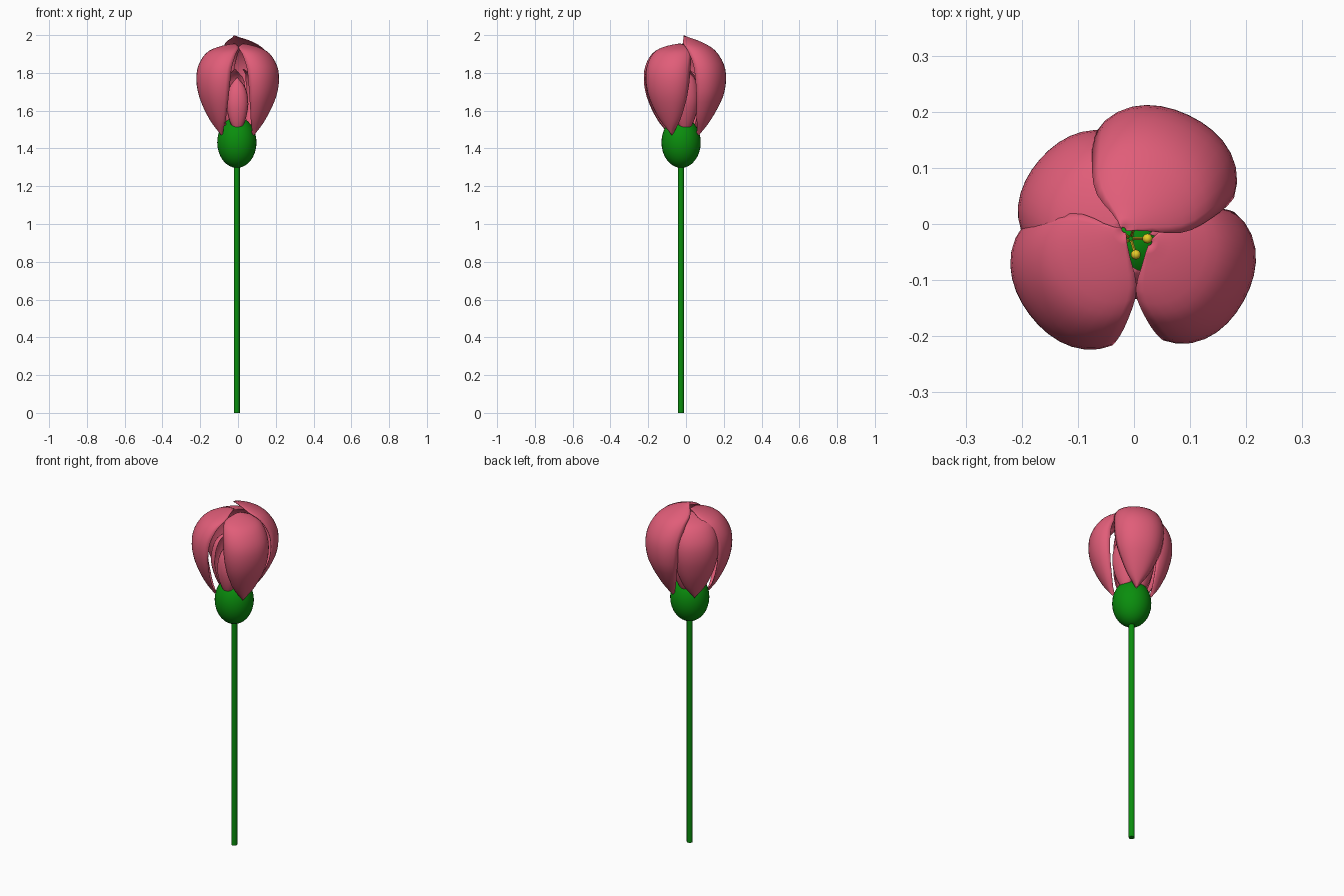
import bpy, bmesh, math
from mathutils import Vector

if "Cube" in bpy.data.objects:
    bpy.data.objects.remove(bpy.data.objects["Cube"])

AX, AY = -0.006, -0.026   # flower axis


def material(name, rgb):
    m = bpy.data.materials.new(name)
    m.diffuse_color = (*rgb, 1)
    m.use_nodes = True
    m.node_tree.nodes["Principled BSDF"].inputs["Base Color"].default_value = m.diffuse_color
    return m


GREEN = material("green", (0.003, 0.27, 0.004))
PINK = material("pink", (0.75, 0.11, 0.19))
YELLOW = material("yellow", (0.8, 0.6, 0.02))


def finish(obj, name, mat, angle=40):
    obj.name = name
    obj.data.materials.append(mat)
    bpy.ops.object.select_all(action='DESELECT')
    obj.select_set(True)
    bpy.context.view_layer.objects.active = obj
    bpy.ops.object.shade_smooth_by_angle(angle=math.radians(angle))
    return obj


def sample(rows, t):
    # Catmull-Rom interpolation along a list of profile rows
    n = len(rows) - 1
    i = min(int(t * n), n - 1)
    f = t * n - i
    p = [Vector(rows[max(0, min(n, i + k))]) for k in (-1, 0, 1, 2)]
    return 0.5 * (2 * p[1] + (p[2] - p[0]) * f
                  + (2 * p[0] - 5 * p[1] + 4 * p[2] - p[3]) * f * f
                  + (3 * p[1] - p[0] - 3 * p[2] + p[3]) * f ** 3)


def petal(name, azimuth, profile, r_scale=1.0, lift=0.0, curl=0.14, tip=(0, 0), rows=24, cols=14):
    # Cupped petal: profile rows are (radius, height, half angle in degrees)
    bm = bmesh.new()
    grid = []
    for j in range(rows + 1):
        t = j / rows
        r, z, half = sample(profile, t)
        r *= 1 + (r_scale - 1) * min(1, 3 * t)
        line = []
        for i in range(cols + 1):
            u = 2 * i / cols - 1
            a = math.radians(azimuth + half * u)
            rr = r * (1 - curl * abs(u) ** 3)
            w = t ** 6
            line.append(bm.verts.new((AX + rr * math.cos(a) + tip[0] * w,
                                      AY + rr * math.sin(a) + tip[1] * w,
                                      z + lift * t ** 3)))
        grid.append(line)
    for a, b in zip(grid, grid[1:]):
        for i in range(cols):
            bm.faces.new((a[i], a[i + 1], b[i + 1], b[i]))
    bmesh.ops.remove_doubles(bm, verts=bm.verts, dist=0.0005)
    mesh = bpy.data.meshes.new(name)
    bm.to_mesh(mesh)
    bm.free()
    obj = bpy.data.objects.new(name, mesh)
    bpy.context.collection.objects.link(obj)
    finish(obj, name, PINK, 60)
    mod = obj.modifiers.new("thickness", 'SOLIDIFY')
    mod.thickness = 0.003
    mod.offset = -1
    return obj


# Stem
bpy.ops.mesh.primitive_cylinder_add(vertices=12, radius=0.016, depth=1.34, location=(AX, AY, 0.67))
finish(bpy.context.object, "stem", GREEN)

# Bulb under the petals
bpy.ops.mesh.primitive_uv_sphere_add(segments=32, ring_count=16, radius=1, location=(AX, AY, 1.432))
bulb = bpy.context.object
bulb.scale = (0.104, 0.104, 0.135)
bpy.ops.object.transform_apply(location=False, rotation=False, scale=True)
finish(bulb, "bulb", GREEN)

# Outer petals
OUTER = [(0.105, 1.47, 0), (0.15, 1.54, 25), (0.195, 1.64, 37), (0.218, 1.74, 42),
         (0.21, 1.83, 45), (0.162, 1.905, 52), (0.088, 1.94, 62), (0.008, 1.955, 50)]
petal("outer_petal_front_right", -29, OUTER, 1.05, curl=0.17, tip=(0.03, -0.005))
petal("outer_petal_front_left", 217, OUTER, 1.03, tip=(-0.008, 0.018))
petal("outer_petal_back_left", 139, OUTER, 0.98, lift=-0.01, tip=(-0.01, 0.02))
petal("outer_petal_back", 65, OUTER, 1.11, lift=0.042, curl=0.18, tip=(-0.015, 0.012))

# Inner petals: a small one at the front, three larger ones around
SMALL = [(0.065, 1.48, 10), (0.092, 1.54, 30), (0.108, 1.62, 38),
         (0.102, 1.69, 37), (0.082, 1.74, 28), (0.06, 1.775, 3)]
LARGE = [(0.065, 1.48, 15), (0.1, 1.55, 35), (0.125, 1.64, 40),
         (0.12, 1.72, 40), (0.095, 1.78, 36), (0.04, 1.82, 8)]
petal("inner_petal_front", 272, SMALL, rows=14, cols=8)
for k, az in enumerate((20, 105, 190)):
    petal(f"inner_petal_{k + 1}", az, LARGE, rows=14, cols=8)

# Stamens
for k in range(5):
    a = math.radians(72 * k)
    base = Vector((AX, AY, 1.54))
    top = Vector((AX + 0.03 * math.cos(a), AY + 0.03 * math.sin(a), 1.67))
    d = top - base
    bpy.ops.mesh.primitive_cylinder_add(vertices=6, radius=0.003, depth=d.length, location=(base + top) / 2,
                                        rotation=d.to_track_quat('Z', 'Y').to_euler())
    finish(bpy.context.object, f"filament_{k + 1}", YELLOW)
    bpy.ops.mesh.primitive_uv_sphere_add(segments=10, ring_count=6, radius=0.009, location=top)
    finish(bpy.context.object, f"anther_{k + 1}", YELLOW)
